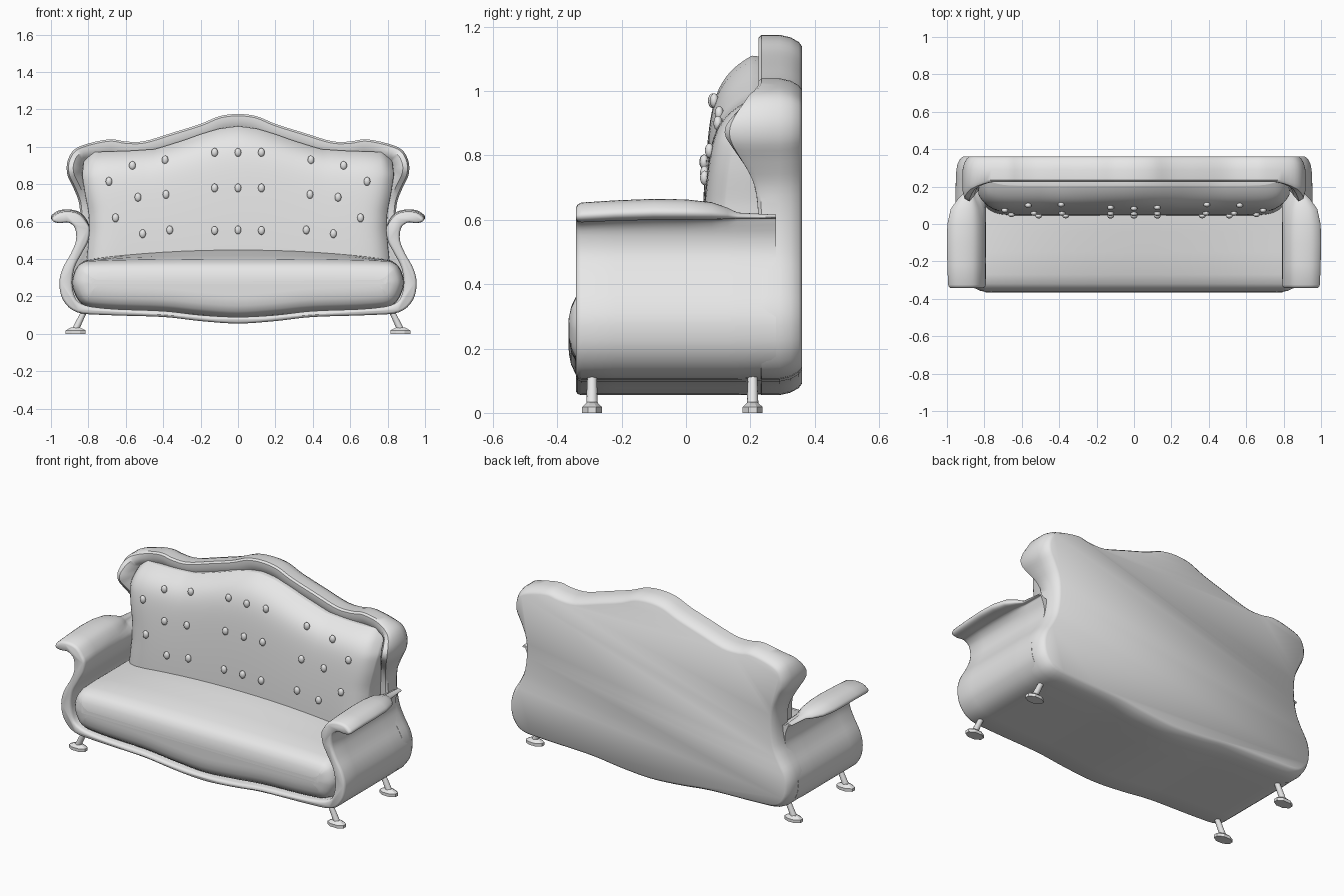
import bpy, bmesh, math
from mathutils import Vector, Matrix

if "Cube" in bpy.data.objects:
    bpy.data.objects.remove(bpy.data.objects["Cube"])

GREY = (0.8, 0.8, 0.8, 1)
mat = bpy.data.materials.new("grey upholstery")
mat.use_nodes = True
mat.diffuse_color = GREY
mat.node_tree.nodes["Principled BSDF"].inputs["Base Color"].default_value = GREY


def finish(name, bm, angle=40):
    bmesh.ops.recalc_face_normals(bm, faces=bm.faces)
    mesh = bpy.data.meshes.new(name)
    bm.to_mesh(mesh)
    bm.free()
    mesh.materials.append(mat)
    ob = bpy.data.objects.new(name, mesh)
    bpy.context.collection.objects.link(ob)
    bpy.ops.object.select_all(action='DESELECT')
    ob.select_set(True)
    bpy.context.view_layer.objects.active = ob
    bpy.ops.object.shade_smooth_by_angle(angle=math.radians(angle))
    return ob


def outline(half, steps=4):
    """Mirror a half outline across x = 0 and round it with a spline."""
    pts = [Vector(p) for p in half]
    pts += [Vector((-p.x, p.y)) for p in reversed(pts[1:-1])]
    n, out = len(pts), []
    for i in range(n):
        a, b, c, d = (pts[(i + k) % n] for k in (-1, 0, 1, 2))
        for s in range(steps):
            t = s / steps
            out.append(0.5 * (2 * b + (c - a) * t + (2 * a - 5 * b + 4 * c - d) * t ** 2
                              + (3 * b - a - 3 * c + d) * t ** 3))
    return out


def inset(ring, dist):
    n = len(ring)
    area = sum(ring[i - 1].x * ring[i].y - ring[i].x * ring[i - 1].y for i in range(n))
    sign = 1 if area > 0 else -1
    out = []
    for i, p in enumerate(ring):
        t = (ring[(i + 1) % n] - ring[i - 1]).normalized()
        out.append(p + Vector((-t.y, t.x)) * dist * sign)
    return out


def loft(name, rings, angle=40):
    """Skin closed rings of 3D points and cap both ends."""
    bm = bmesh.new()
    rows = [[bm.verts.new(p) for p in ring] for ring in rings]
    n = len(rows[0])
    for a, b in zip(rows, rows[1:]):
        for i in range(n):
            j = (i + 1) % n
            bm.faces.new((a[i], a[j], b[j], b[i]))
    bm.faces.new(rows[0])
    bm.faces.new(rows[-1])
    return finish(name, bm, angle)


def interp(x, table):
    for (x0, y0), (x1, y1) in zip(table, table[1:]):
        if x <= x1:
            return y0 + (y1 - y0) * (x - x0) / (x1 - x0)
    return table[-1][1]


# Back frame: wavy crest, wings that swell forward, rounded rear edge
frame = outline([(0, 1.175), (.1, 1.163), (.2, 1.122), (.35, 1.075), (.5, 1.03), (.6, 1.028),
                 (.68, 1.04), (.79, 1.02), (.875, .985), (.912, .92), (.912, .85), (.88, .78),
                 (.85, .7), (.845, .6), (.86, .5), (.89, .43), (.935, .35), (.95, .27),
                 (.93, .18), (.86, .115), (.7, .1), (.4, .09), (.2, .068), (0, .055)])


def wing(p):
    side = min(1, max(0, (abs(p.x) - .76) / .1))
    return side * math.exp(-((p.y - .87) / .12) ** 2)


def frame_ring(dist, y, swell=0.0):
    return [(q.x, y - swell * wing(p), q.y) for p, q in zip(frame, inset(frame, dist))]


loft("back_frame", [frame_ring(.09, .25), frame_ring(.065, .235, .08), frame_ring(.035, .225, .105),
                    frame_ring(.01, .225, .09), frame_ring(0, .235, .06), frame_ring(0, .29),
                    frame_ring(.008, .325), frame_ring(.022, .35), frame_ring(.035, .36)])

# Shell: one ribbon section forming the base and both scrolled arms
shell = outline([(0, .055), (.2, .068), (.4, .09), (.7, .1), (.86, .115), (.935, .18), (.955, .27),
                 (.937, .35), (.893, .43), (.866, .5), (.872, .565), (.905, .602), (.955, .6),
                 (.99, .608), (.995, .63), (.955, .658), (.89, .662), (.835, .64), (.795, .575),
                 (.80, .5), (.835, .43), (.875, .35), (.885, .25), (.845, .165), (.7, .135),
                 (.4, .122), (.2, .1), (0, .09)])


def shell_ring(y, dist, lip, lift=0.0):
    ring = []
    for p in inset(shell, dist):
        x, z = p
        if z > .57:                       # scroll narrows toward the rear
            k = min(1, (z - .57) / .03)
            side = math.copysign(1, x)
            x += (side * .88 - x) * (1 - lip) * k
            z += (.605 - z) * (1 - lip) * k + lift * k
        ring.append((x, y, z))
    return ring


loft("base_and_arms", [shell_ring(-.342, .012, .95, -.01), shell_ring(-.337, .004, .96, -.01),
                       shell_ring(-.325, 0, .97, -.008), shell_ring(-.22, 0, 1, -.003),
                       shell_ring(-.1, 0, 1.03), shell_ring(0, 0, 1.0),
                       shell_ring(.08, 0, .85), shell_ring(.13, 0, .55),
                       shell_ring(.16, 0, .3), shell_ring(.28, .004, .2)], 50)

# Seat cushion: rolled front, top rising gently to the middle of the back
seat = outline([(0, .085), (.2, .098), (.4, .118), (.7, .13), (.83, .155), (.885, .25), (.875, .33),
                (.835, .38), (.75, .392), (.4, .395), (0, .395)])


def seat_ring(y, dist):
    ring = []
    for p in inset(seat, dist):
        rise = .055 * max(0, 1 - (p.x / .85) ** 2) * max(0, min(1, (y + .32) / .38))
        ring.append((p.x, y, p.y + (rise if p.y > .3 else 0)))
    return ring


loft("seat_cushion", [seat_ring(y, d) for y, d in
                      ((-.365, .125), (-.364, .1), (-.357, .065), (-.343, .035), (-.32, .016),
                       (-.27, .003), (-.15, 0), (-.04, 0), (.06, 0), (.24, 0))], 60)

# Back cushion: a padded grid under a peaked top edge
CREST = [(0, 1.11), (.1, 1.098), (.2, 1.07), (.3, 1.035), (.46, .987), (.6, .978), (.79, .972), (.83, .94)]
WAIST = [(.3, .82), (.45, .805), (.55, .795), (.65, .8), (.75, .82), (.85, .835), (.93, .825), (1, .8)]


def pad(u, v):
    z = .34 + v * (interp(abs(u) * .83, CREST) - .34)
    y = .045 + .05 * v ** 2 + .11 * v ** 12 + .07 * abs(u) ** 18
    return Vector((u * interp(z, WAIST), y, z))


bm = bmesh.new()
NU, NV = 48, 30
grid = []
for i in range(NU + 1):
    u = math.sin((i / NU - .5) * math.pi)
    col = [pad(u, math.sin(j / NV * math.pi / 2)) for j in range(NV + 1)]
    col.append(Vector((col[-1].x, .25, col[-1].z - .005)))
    if i in (0, NU):
        for p in col:
            p.y = .25
    grid.append([bm.verts.new(p) for p in col])
for a, b in zip(grid, grid[1:]):
    for j in range(NV + 1):
        bm.faces.new((a[j], b[j], b[j + 1], a[j + 1]))
bmesh.ops.remove_doubles(bm, verts=bm.verts, dist=.0005)
finish("back_cushion", bm, 50)

# Tufting buttons
BUTTONS = [(0, .97), (.125, .97), (.39, .93), (.565, .9), (0, .78), (.125, .78), (.385, .745),
           (.535, .73), (.69, .815), (0, .555), (.125, .552), (.365, .555), (.51, .535), (.655, .62)]
bm = bmesh.new()
for bx, bz in BUTTONS:
    u = bx / interp(bz, WAIST)
    v = (bz - .34) / (interp(u * .83, CREST) - .34)
    for side in ((1, -1) if bx else (1,)):
        m = Matrix.Translation((side * bx, pad(u, v).y - .006, bz)) @ Matrix.Diagonal((.018, .014, .023, 1))
        bmesh.ops.create_uvsphere(bm, u_segments=14, v_segments=8, radius=1, matrix=m)
finish("buttons", bm)

# Splayed legs with flat feet
for end, y in (("front", -.292), ("back", .207)):
    for side_name, s in (("left", 1), ("right", -1)):
        bm = bmesh.new()
        foot = Matrix.Translation((s * .868, y, 0)) @ Matrix.Diagonal((.058, .034, 1, 1))
        for r1, r2, z, h in ((1, 1, .009, .018), (1, .45, .026, .016)):
            bmesh.ops.create_cone(bm, cap_ends=True, segments=8, radius1=r1, radius2=r2, depth=h,
                                  matrix=foot @ Matrix.Translation((0, 0, z)) @ Matrix.Rotation(math.pi / 8, 4, 'Z'))
        low, high = Vector((s * .868, y, .025)), Vector((s * .81, y, .145))
        axis = high - low
        bmesh.ops.create_cone(bm, cap_ends=True, segments=12, radius1=.018, radius2=.014, depth=axis.length,
                              matrix=Matrix.Translation((low + high) / 2)
                              @ axis.to_track_quat('Z', 'Y').to_matrix().to_4x4())
        finish(f"{end}_{side_name}_leg", bm, 30)
